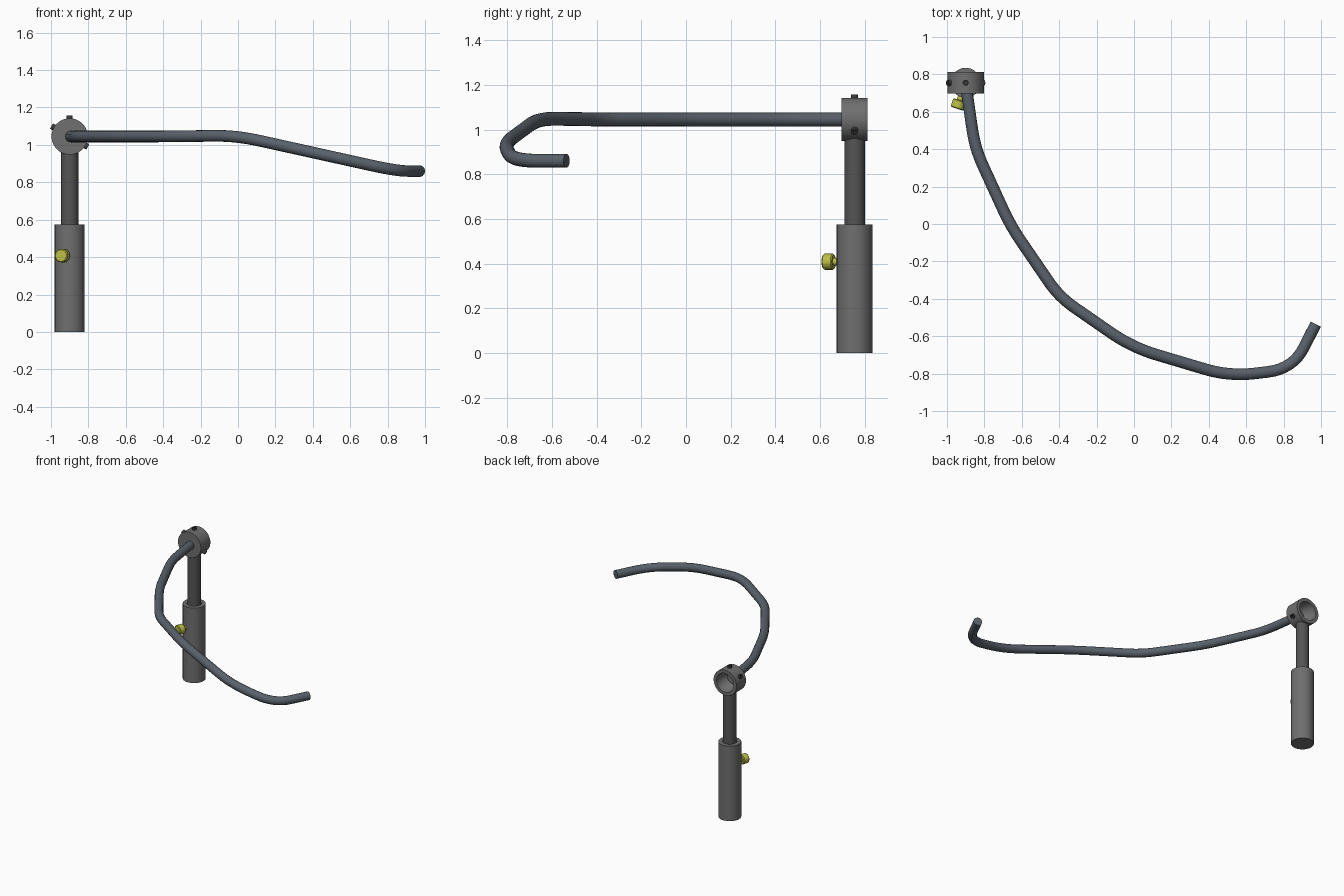
import bpy, math
from mathutils import Vector

if "Cube" in bpy.data.objects:
    bpy.data.objects.remove(bpy.data.objects["Cube"])

PX, PY, HZ = -0.9, 0.755, 1.045   # post axis and head height


def finish(ob):
    bpy.ops.object.select_all(action='DESELECT')
    bpy.context.view_layer.objects.active = ob
    ob.select_set(True)
    bpy.ops.object.shade_smooth_by_angle(angle=math.radians(35))


def lathe(name, profile, origin, axis=(0, 0, 1), mat=None, seg=48):
    """Revolve (radius, height) points around an axis; radius 0 closes the end."""
    rot = Vector((0, 0, 1)).rotation_difference(Vector(axis))
    verts, rings, faces = [], [], []
    for r, h in profile:
        n = 1 if r == 0 else seg
        rings.append([len(verts) + i for i in range(n)])
        for i in range(n):
            a = 2 * math.pi * i / seg
            verts.append(Vector(origin) + rot @ Vector((r * math.cos(a), r * math.sin(a), h)))
    for a, b in zip(rings, rings[1:]):
        for i in range(seg):
            j = (i + 1) % seg
            f = [a[i % len(a)], a[j % len(a)], b[j % len(b)], b[i % len(b)]]
            faces.append(list(dict.fromkeys(f)))
    me = bpy.data.meshes.new(name)
    me.from_pydata(verts, [], faces)
    ob = bpy.data.objects.new(name, me)
    bpy.context.collection.objects.link(ob)
    if mat:
        me.materials.append(mat)
    finish(ob)
    return ob


def material(name, color):
    m = bpy.data.materials.new(name)
    m.diffuse_color = (*color, 1)
    m.use_nodes = True
    m.node_tree.nodes["Principled BSDF"].inputs["Base Color"].default_value = m.diffuse_color
    return m


steel = material("blue_grey_steel", (0.10, 0.12, 0.145))
yellow = material("yellow", (0.5, 0.52, 0.06))
dark = material("dark_screw", (0.05, 0.05, 0.05))
grey = material("mid_grey", (0.16, 0.16, 0.16))
dark_grey = material("dark_grey", (0.09, 0.09, 0.09))

# Base sleeve and inner post
lathe("base_sleeve", [(0, 0), (0.08, 0), (0.08, 0.575), (0.05, 0.575), (0.05, 0.5), (0, 0.5)],
      (PX, PY, 0), mat=grey)
lathe("inner_post", [(0, 0.45), (0.046, 0.45), (0.046, 0.965), (0, 0.965)], (PX, PY, 0), mat=dark_grey)

# Clamp head: cup opening to the back
lathe("clamp_head", [(0, 0), (0.097, 0), (0.097, 0.115), (0.072, 0.115), (0.066, 0.05), (0.045, 0.022), (0, 0.022)],
      (PX, 0.697, HZ), (0, 1, 0), grey)

# Set screws around the head
for deg in (90, 150, -30):
    a = math.radians(deg)
    lathe("set_screw", [(0, 0.075), (0.016, 0.075), (0.016, 0.112), (0.008, 0.112), (0.008, 0.1), (0, 0.1)],
          (PX, PY, HZ), (math.cos(a), 0, math.sin(a)), dark, 20)

# Thumb screw on the sleeve
lathe("thumb_screw", [(0, 0.06), (0.017, 0.06), (0.017, 0.098), (0.031, 0.098), (0.036, 0.103),
                      (0.036, 0.141), (0.031, 0.146), (0, 0.146)],
      (PX, PY, 0.408), (-0.32, -0.95, 0), yellow, 32)

# Bent arm: corner points with rounded bends
corners = [Vector(p) for p in [
    (-0.895, 0.715, HZ), (-0.85, 0.405, HZ), (-0.66, -0.01, HZ), (-0.4, -0.39, HZ), (-0.01, -0.66, HZ + 0.005),
    (0.51, -0.815, 0.935), (0.85, -0.775, 0.86), (0.972, -0.535, 0.86)]]
path = [corners[0]]
for i in range(1, len(corners) - 1):
    p = corners[i]
    d0, d1 = corners[i - 1] - p, corners[i + 1] - p
    r = 0.14 if i > 3 else 0.1
    a = p + d0.normalized() * min(r, d0.length * 0.48)
    b = p + d1.normalized() * min(r, d1.length * 0.48)
    for k in range(9):
        t = k / 8
        path.append(a * (1 - t) ** 2 + p * 2 * t * (1 - t) + b * t * t)
path.append(corners[-1])

cu = bpy.data.curves.new("bent_arm", 'CURVE')
cu.dimensions = '3D'
cu.bevel_depth = 0.031
cu.bevel_resolution = 6
cu.use_fill_caps = True
sp = cu.splines.new('POLY')
sp.points.add(len(path) - 1)
for pt, co in zip(sp.points, path):
    pt.co = (*co, 1)
arm = bpy.data.objects.new("bent_arm", cu)
bpy.context.collection.objects.link(arm)
cu.materials.append(steel)
bpy.ops.object.select_all(action='DESELECT')
bpy.context.view_layer.objects.active = arm
arm.select_set(True)
bpy.ops.object.convert(target='MESH')
finish(bpy.context.view_layer.objects.active)
